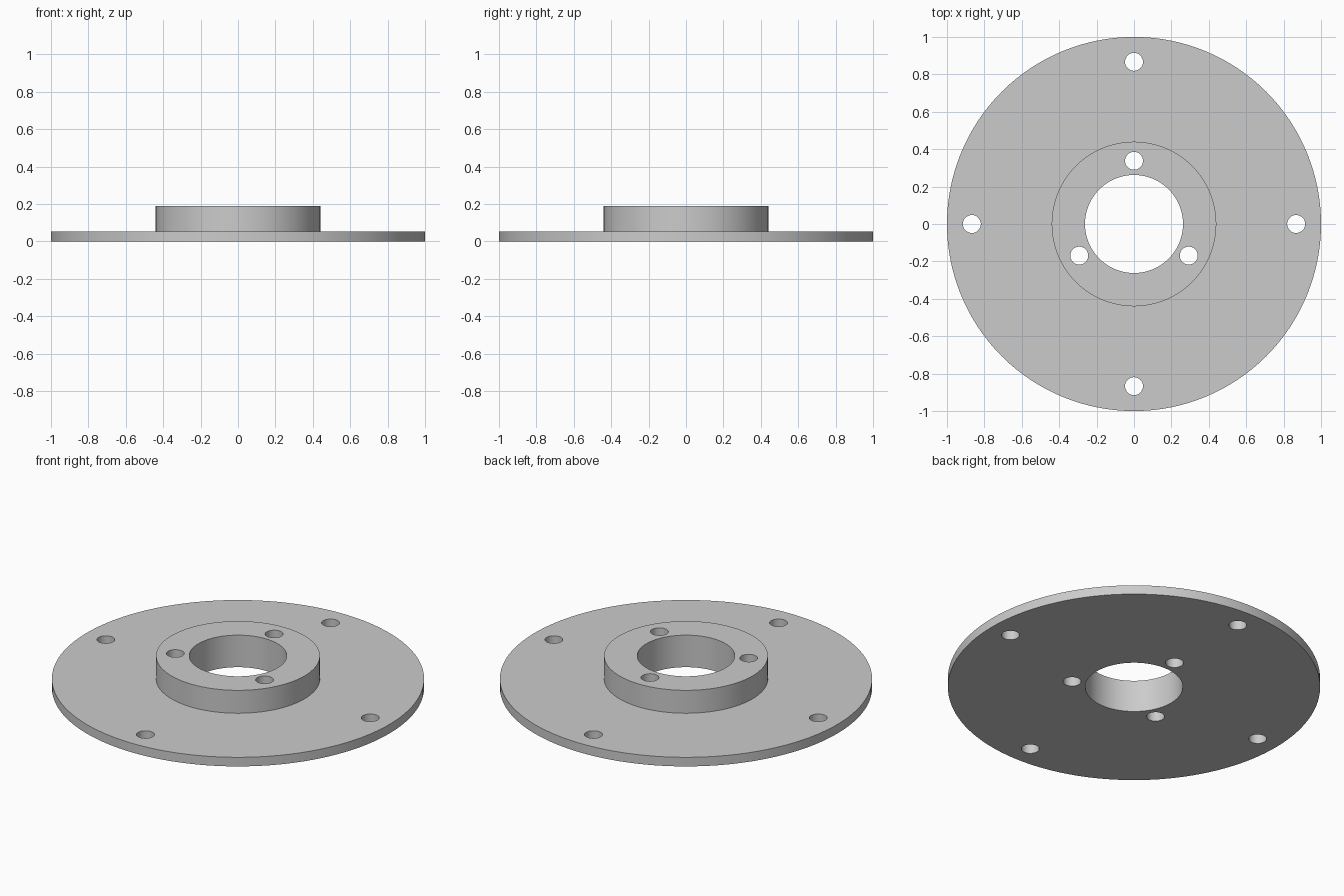
import bpy, bmesh
from math import pi, sin, cos, radians
from mathutils import Matrix

cube = bpy.data.objects.get("Cube")
if cube:
    bpy.data.objects.remove(cube, do_unlink=True)

PLATE_R, PLATE_H = 1.0, 0.054
HUB_R, HUB_H = 0.44, 0.19
BORE_R, HOLE_R = 0.262, 0.048

# Machined grey metal
metal = bpy.data.materials.new("grey metal")
metal.use_nodes = True
grey = (0.6, 0.6, 0.6, 1)
metal.diffuse_color = grey
metal.node_tree.nodes["Principled BSDF"].inputs["Base Color"].default_value = grey


def make_object(name, bm):
    bmesh.ops.recalc_face_normals(bm, faces=bm.faces[:])
    mesh = bpy.data.meshes.new(name)
    bm.to_mesh(mesh)
    bm.free()
    mesh.materials.append(metal)
    obj = bpy.data.objects.new(name, mesh)
    bpy.context.collection.objects.link(obj)
    return obj


# Plate and raised hub with central bore, turned from one profile
profile = [(BORE_R, 0), (PLATE_R, 0), (PLATE_R, PLATE_H),
           (HUB_R, PLATE_H), (HUB_R, HUB_H), (BORE_R, HUB_H)]
bm = bmesh.new()
verts = [bm.verts.new((r, 0, z)) for r, z in profile]
edges = [bm.edges.new((v, verts[(i + 1) % len(verts)])) for i, v in enumerate(verts)]
bmesh.ops.spin(bm, geom=verts + edges, cent=(0, 0, 0), axis=(0, 0, 1),
               angle=2 * pi, steps=128, use_merge=True)
bmesh.ops.remove_doubles(bm, verts=bm.verts[:], dist=0.0001)
flange = make_object("hub_flange", bm)

# Bolt holes: four around the rim, three around the hub
bm = bmesh.new()
for count, radius in ((4, 0.867), (3, 0.338)):
    for i in range(count):
        a = radians(90) + 2 * pi * i / count
        bmesh.ops.create_cone(
            bm, cap_ends=True, segments=48, radius1=HOLE_R, radius2=HOLE_R, depth=1,
            matrix=Matrix.Translation((radius * cos(a), radius * sin(a), 0.1)))
cutter = make_object("bolt_hole_cutter", bm)
cutter.hide_render = True

cut = flange.modifiers.new("bolt holes", "BOOLEAN")
cut.operation = "DIFFERENCE"
cut.solver = "EXACT"
cut.object = cutter

bpy.ops.object.select_all(action="DESELECT")
flange.select_set(True)
bpy.context.view_layer.objects.active = flange
bpy.ops.object.modifier_apply(modifier=cut.name)
bpy.data.objects.remove(cutter, do_unlink=True)
bpy.ops.object.shade_smooth_by_angle(angle=radians(30))
